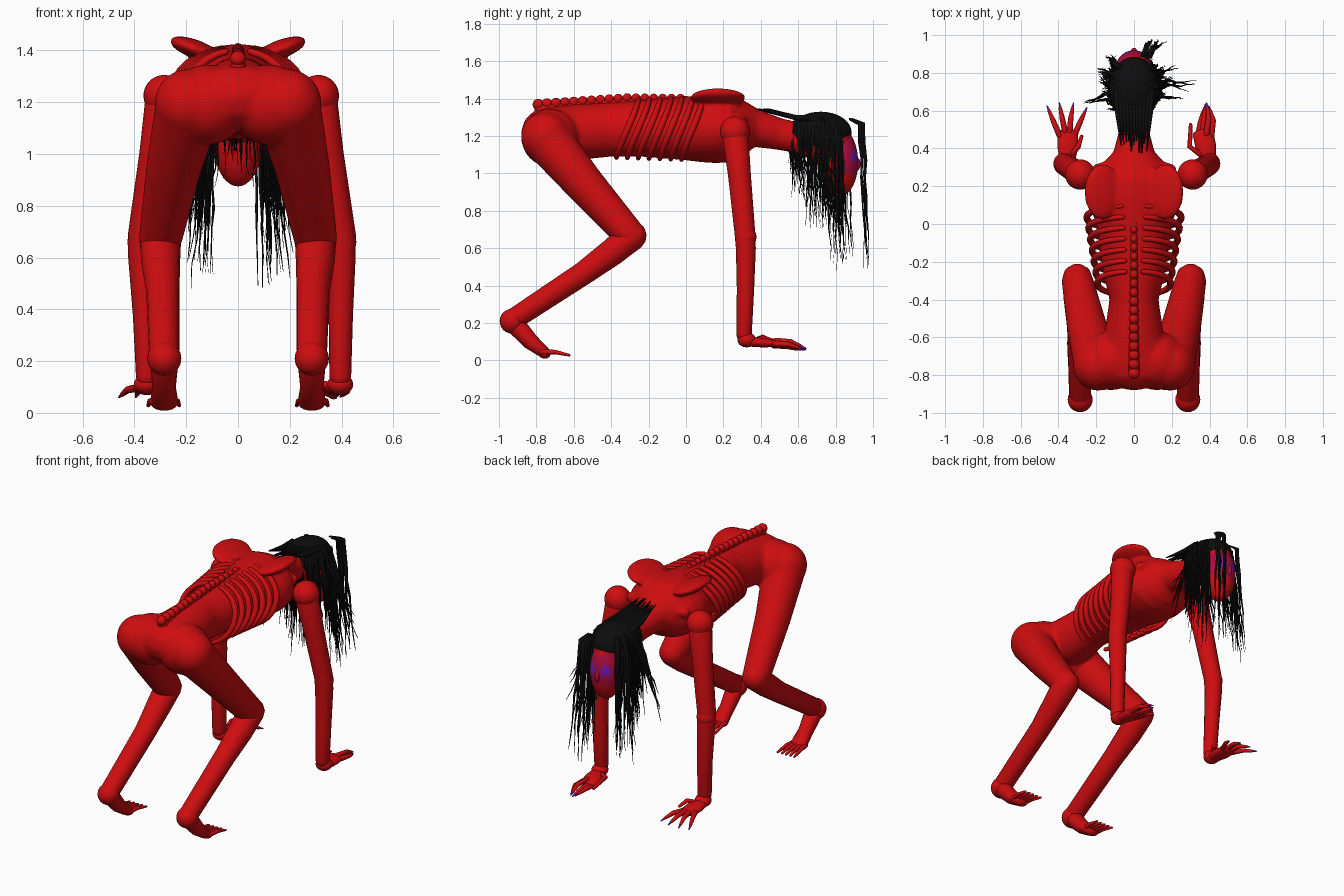
import bpy, bmesh, math, random
from mathutils import Vector as V, Matrix as M

if "Cube" in bpy.data.objects:
    bpy.data.objects.remove(bpy.data.objects["Cube"])

random.seed(4)


def material(name, col):
    m = bpy.data.materials.new(name)
    m.diffuse_color = (*col, 1)
    m.use_nodes = True
    m.node_tree.nodes["Principled BSDF"].inputs["Base Color"].default_value = m.diffuse_color
    return m


RED = material("blood red skin", (0.62, 0.004, 0.005))
CRIMSON = material("crimson face", (0.42, 0.004, 0.05))
PURPLE = material("violet", (0.2, 0.01, 0.45))
BLACK = material("black hair", (0.004, 0.004, 0.004))


def tube(bm, pts, radii, sides=14, ref=(1, 0, 0), round_ends=True):
    """Loft elliptical rings along a path; a radius is a number or (side, up)."""
    pts = [V(p) for p in pts]
    radii = [r if isinstance(r, tuple) else (r, r) for r in radii]
    tans = [(pts[min(i + 1, len(pts) - 1)] - pts[max(i - 1, 0)]).normalized() for i in range(len(pts))]
    st = [(p, t, r, 1) for p, t, r in zip(pts, tans, radii)]
    if round_ends:
        def cap(p, t, r, d):
            return [(p + t * d * min(r) * math.sin(a), t, r, math.cos(a)) for a in (0.5, 1.0, 1.45)]
        st = cap(*st[0][:3], -1)[::-1] + st + cap(*st[-1][:3], 1)
    rings = []
    for p, t, r, k in st:
        s = V(ref) - t * t.dot(V(ref))
        s.normalize()
        u = s.cross(t)
        rings.append([bm.verts.new(p + k * (s * r[0] * math.cos(a) + u * r[1] * math.sin(a)))
                      for a in (2 * math.pi * j / sides for j in range(sides))])
    for a, b in zip(rings, rings[1:]):
        for j in range(sides):
            bm.faces.new((a[j], a[(j + 1) % sides], b[(j + 1) % sides], b[j]))
    bm.faces.new(rings[0])
    bm.faces.new(rings[-1])


def ball(bm, c, r, tilt=0):
    r = r if isinstance(r, tuple) else (r, r, r)
    mat = M.Translation(c) @ M.Rotation(tilt, 4, 'Y') @ M.Diagonal((*r, 1))
    bmesh.ops.create_uvsphere(bm, u_segments=28, v_segments=18, radius=1, matrix=mat)


def finish(bm, name, *mats, rule=None):
    bmesh.ops.recalc_face_normals(bm, faces=bm.faces)
    for f in bm.faces:
        f.smooth = True
        if rule:
            f.material_index = rule(f.calc_center_median())
    me = bpy.data.meshes.new(name)
    bm.to_mesh(me)
    bm.free()
    for m in mats:
        me.materials.append(m)
    ob = bpy.data.objects.new(name, me)
    bpy.context.collection.objects.link(ob)
    return ob


# Body: torso, neck, hips, thighs and shoulder blades fused into one skin
bm = bmesh.new()
torso = [(-.75, 1.22, .2, .13), (-.6, 1.22, .16, .15), (-.4, 1.235, .13, .145),
         (-.25, 1.24, .165, .15), (0, 1.24, .2, .17), (.08, 1.24, .23, .18),
         (.16, 1.24, .25, .185), (.24, 1.24, .24, .18), (.31, 1.24, .18, .15),
         (.38, 1.24, .11, .1), (.5, 1.21, .078, .085), (.7, 1.17, .07, .08)]
tube(bm, [(0, y, z) for y, z, _, _ in torso], [(a, b) for *_, a, b in torso], 28)
for s in (-1, 1):
    ball(bm, (s * .12, -.725, 1.19), .155)
    ball(bm, (s * .19, -.75, 1.195), .133)
    tube(bm, [(s * .19, -.75, 1.19), (s * .25, -.54, .94), (s * .3, -.3, .67)], [.13, .106, .084], 20)
    ball(bm, (s * .165, .17, 1.405), (.105, .15, .036), -s * .35)
    tube(bm, [(s * .05, .34, 1.3), (s * .2, .29, 1.28)], [.022, .028])
body = finish(bm, "body", RED)
rm = body.modifiers.new("fuse", 'REMESH')
rm.mode, rm.voxel_size, rm.use_smooth_shade = 'VOXEL', .012, True
sm = body.modifiers.new("soften", 'SMOOTH')
sm.factor, sm.iterations = .5, 6

# Backbone knobs, largest at the tail end
bm = bmesh.new()
for i in range(17):
    t = i / 16
    ball(bm, (0, -.79 + .76 * t, 1.368 + .035 * min(1, t * 1.6)), (.03 - .012 * t, .03 - .008 * t, .03 - .008 * t))
tube(bm, [(0, -.78, 1.34), (0, -.5, 1.37), (0, 0, 1.395)], [.03, .022, .02])
finish(bm, "spine_knobs", RED)

# Ribs: slanted hoops leaving the spine, free at their lower ends
bm = bmesh.new()
for i in range(7):
    y, w = -.26 + .058 * i, .185 + .009 * i
    for s in (-1, 1):
        path = []
        for k in range(13):
            a = .25 + k / 12 * 2.45
            path.append((s * w * math.sin(a) * 1.05, y - .1 * (k / 12) + .015 * math.sin(a * 2),
                         1.235 + (.165 + .002 * i) * math.cos(a)))
        tube(bm, path, [.013 + .005 * math.sin(k / 12 * 3.1) for k in range(13)], 8, (0, 1, 0))
finish(bm, "ribs", RED)

# Shins and feet
for s, side in ((-1, "left"), (1, "right")):
    bm = bmesh.new()
    tube(bm, [(s * .3, -.29, .665), (s * .298, -.4, .575), (s * .29, -.55, .465), (s * .285, -.93, .215)],
         [.08, .074, .064, .058], 18)
    ball(bm, (s * .285, -.93, .21), .066)
    finish(bm, side + "_shin", RED)
    bm = bmesh.new()
    tube(bm, [(s * .285, -.92, .2), (s * .285, -.83, .1), (s * .285, -.755, .04)],
         [(.055, .055), (.045, .045), (.055, .032)])
    for k in range(5):
        d = (k - 2) * s
        x = s * .287 + d * .021
        tube(bm, [(x, -.77, .045), (x + d * .005, -.7, .045), (x + d * .009, -.625, .028)],
             [.014, .012, .007], 8)
    finish(bm, side + "_foot", RED)

# Arms: shoulder, elbow and wrist positions per side
arms = {"left": (-.285, -.37, -.352), "right": (.31, .4, .395)}
for side, (xs, xe, xw) in arms.items():
    bm = bmesh.new()
    ball(bm, (xs, .262, 1.225), .08)
    tube(bm, [(xs, .262, 1.22), (xs * .6 + xe * .4, .285, 1.0), (xe, .315, .68), (xe, .32, .6),
              (xe * .4 + xw * .6, .318, .38), (xw, .31, .14)],
         [.072, .062, .056, .054, .047, .042], 18)
    ball(bm, (xe, .32, .66), .057)
    finish(bm, side + "_arm", RED)

# Hands: palm, then fingers as (base, knuckle, tip)
hands = {
    "left": [(-.352, -.35), [((-.395, .47, .095), (-.425, .54, .09), (-.46, .625, .06)),
                             ((-.365, .49, .095), (-.38, .56, .095), (-.395, .64, .06)),
                             ((-.34, .49, .095), (-.335, .56, .095), (-.32, .64, .06)),
                             ((-.315, .47, .09), (-.285, .54, .09), (-.25, .615, .058)),
                             ((-.33, .37, .105), (-.295, .41, .125), (-.275, .47, .1))]],
    "right": [(.395, .365), [((.41, .47, .09), (.42, .55, .085), (.395, .625, .062)),
                             ((.385, .48, .105), (.395, .56, .1), (.385, .64, .065)),
                             ((.36, .48, .085), (.37, .55, .08), (.378, .635, .056)),
                             ((.34, .47, .08), (.352, .54, .075), (.37, .615, .055)),
                             ((.35, .37, .105), (.295, .41, .12), (.3, .54, .085))]],
}
for side, ((x0, x1), fingers) in hands.items():
    bm, nails = bmesh.new(), bmesh.new()
    ball(bm, (x0, .325, .11), (.05, .05, .04))
    tube(bm, [(x0, .33, .1), (x0 * .5 + x1 * .5, .41, .095), (x1, .485, .09)],
         [(.04, .026), (.055, .026), (.055, .018)])
    for i, (a, b, c) in enumerate(fingers):
        cut = V(b).lerp(V(c), .62)
        tube(bm, [a, b, V(b).lerp(V(c), .9 if i == 4 else .66)], [.016, .014, .009], 8)
        if i < 4:
            tube(nails, [cut, c], [.0085, .0035], 8)
    finish(bm, side + "_hand", RED)
    finish(nails, side + "_nails", PURPLE)


# Head with bruised violet eyes
def face_rule(c):
    if c.y < .8:
        return 0
    d = (V((abs(c.x), c.y, c.z)) - V((.045, .9, 1.09))).length
    return 2 if d < .036 else 1 if d < .1 else 0


bm = bmesh.new()
ball(bm, (0, .75, 1.17), (.11, .14, .13))
bmesh.ops.create_uvsphere(bm, u_segments=48, v_segments=40, radius=1,
                          matrix=M.Translation((0, .82, 1.06)) @ M.Diagonal((.098, .1, .185, 1)))
ball(bm, (0, .915, 1.05), (.016, .018, .035))
finish(bm, "head", RED, CRIMSON, PURPLE, rule=face_rule)

# Hair cap
bm = bmesh.new()
ball(bm, (0, .72, 1.22), (.132, .165, .11))
finish(bm, "hair_cap", BLACK)

# Hanging hair: ragged tapering locks around the sides and back of the cap
bm = bmesh.new()


def lock(x, y, z, ex, ey, ez, w):
    """One lock bending over the edge of the cap and dropping to a point."""
    n = 8
    pts, rad = [(x * .75, .72 + (y - .72) * .75, z + .025)], [(w, w * .4)]
    for k in range(n + 1):
        t = k / n
        j = .007 if 0 < k else 0
        pts.append((x + (ex - x) * t + random.uniform(-j, j), y + (ey - y) * t + random.uniform(-j, j),
                    z + (ez - z) * t))
        rad.append((w * (1 - t * .9) * random.uniform(.7, 1.2), w * (1 - t * .9) * .7))
    tube(bm, pts, rad, 4, (.8, .6, 0), False)


for i in range(170):
    a = random.uniform(-.3, math.pi + .3) if i % 4 else random.uniform(math.pi, 2 * math.pi)
    a -= math.pi / 2                      # 0 is the right side, +-90 front and back
    side = random.choice((-1, 1))
    f = math.sin(a)
    if f > .75:
        continue                          # keep the face open
    x, y = side * .128 * abs(math.cos(a)), .72 + .16 * f
    low = 1.0 - .24 * (f + .75) - random.random() ** 2 * .2
    spread = random.uniform(.95, 1.5)
    lock(x, y, random.uniform(1.2, 1.27), x * spread, y + random.uniform(-.02, .07), low,
         random.uniform(.007, .014))
# Long fringe in front of the face
for x, ex in ((-.11, -.15), (-.1, -.12), (.06, .08), (.075, .1), (.09, .12), (.1, .13), (.11, .17)):
    y = random.uniform(.92, .95) if x > 0 else .86
    lock(x, y, 1.265, ex, y + .03, random.uniform(.46, .65), .014)
# Stray locks flaring sideways
for x, y, ex, ey, ez in ((.12, .73, .32, .74, .75), (.12, .76, .3, .72, .8), (.11, .8, .24, .83, .62),
                         (.12, .68, .24, .65, .7), (-.12, .66, -.26, .63, .72), (-.12, .7, -.24, .66, .8),
                         (-.11, .76, -.2, .79, .6), (-.12, .8, -.18, .82, .48), (.12, .74, .2, .76, .52)):
    for k in range(2):
        lock(x, y, 1.24, ex + random.uniform(-.02, .02), ey + random.uniform(-.02, .02), ez + .1 * k, .013)
# Strands swept back over the nape
for k in range(11):
    x = (k - 5) * .017
    tube(bm, [(x * 1.1, .7, 1.29), (x, .58, 1.3), (x * .8, random.uniform(.36, .45), 1.345)],
         [(.016, .02), (.014, .016), (.003, .003)], 6)
finish(bm, "hair_locks", BLACK)
